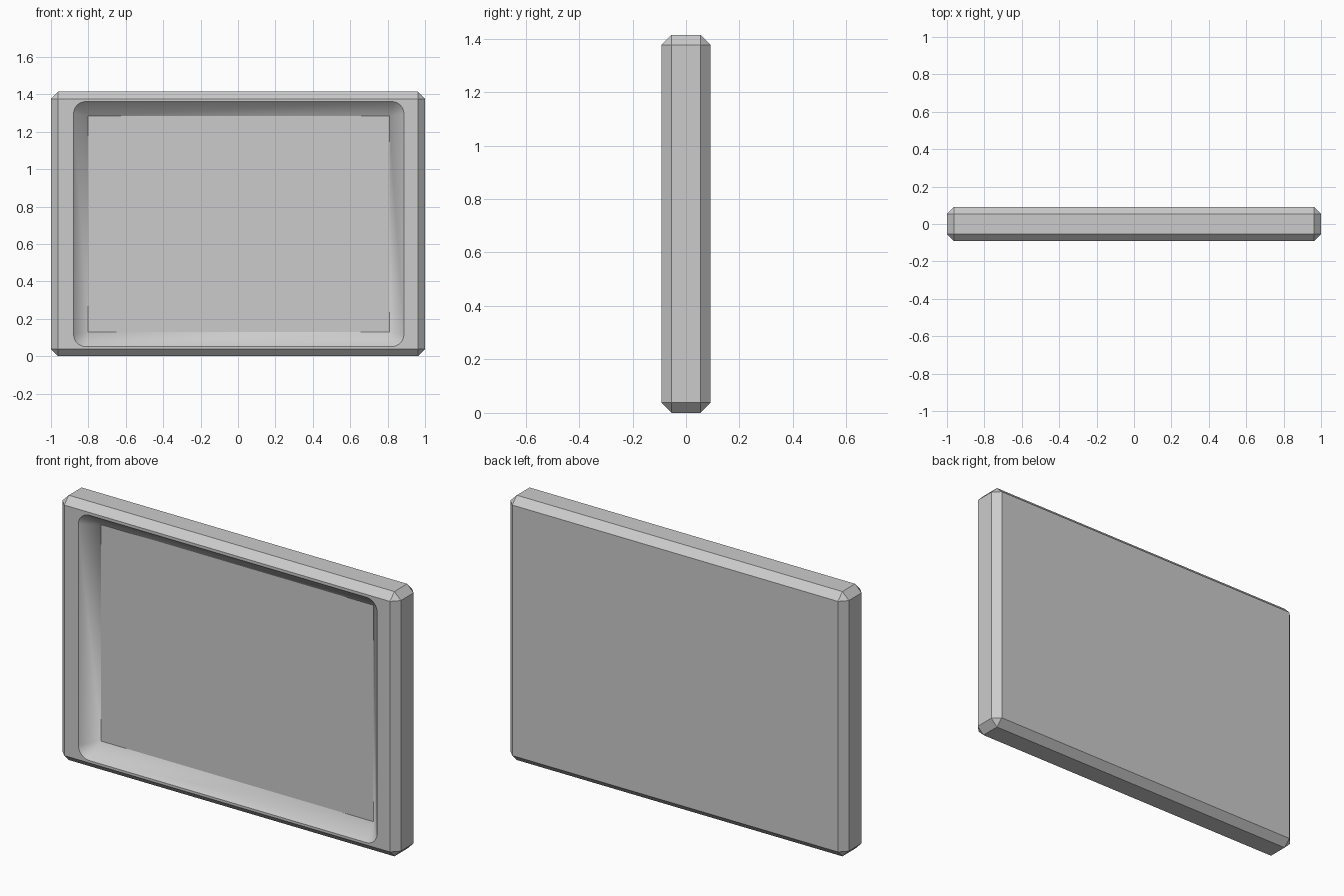
import bpy, bmesh, math
from mathutils import Vector

if "Cube" in bpy.data.objects:
    bpy.data.objects.remove(bpy.data.objects["Cube"])

W, D, H, C = 2.0, 0.184, 1.414, 0.038      # outer size and chamfer
FRONT = -D / 2
CX, CZ = 0.004, 0.706                      # recess centre
FLOOR_X, FLOOR_Z, FLOOR_Y = 0.805, 0.578, FRONT + 0.08
RIM_X, RIM_Z, RADIUS, SEG = 0.883, 0.655, 0.065, 8

bm = bmesh.new()

# chamfered slab
bmesh.ops.create_cube(bm, size=1)
for v in bm.verts:
    v.co = Vector((v.co.x * W, v.co.y * D, v.co.z * H + H / 2))
bmesh.ops.bevel(bm, geom=bm.edges[:], offset=C, segments=1,
                affect='EDGES', profile=0.5)

# open the front face, keeping its four corners
front = min(bm.faces, key=lambda f: f.calc_center_median().y)
corners = list(front.verts)
bmesh.ops.delete(bm, geom=[front], context='FACES_ONLY')

# recess: rounded rim sloping down to a square-cornered floor
signs = [(1, 1), (-1, 1), (-1, -1), (1, -1)]
outer, rim, floor = [], [], []
for i, (sx, sz) in enumerate(signs):
    outer.append(next(v for v in corners
                      if v.co.x * sx > 0 and (v.co.z - H / 2) * sz > 0))
    floor.append(bm.verts.new((CX + sx * FLOOR_X, FLOOR_Y, CZ + sz * FLOOR_Z)))
    arc = []
    for k in range(SEG + 1):
        a = math.pi / 2 * (i + k / SEG)
        arc.append(bm.verts.new((CX + sx * (RIM_X - RADIUS) + RADIUS * math.cos(a), FRONT,
                                 CZ + sz * (RIM_Z - RADIUS) + RADIUS * math.sin(a))))
    rim.append(arc)

bm.faces.new(floor)
for i in range(4):
    j = (i + 1) % 4
    bm.faces.new((outer[i], outer[j], rim[j][0], rim[i][-1]))
    bm.faces.new((rim[i][-1], rim[j][0], floor[j], floor[i]))
    for a, b in zip(rim[i], rim[i][1:]):
        bm.faces.new((outer[i], b, a))
        bm.faces.new((a, b, floor[i]))

bmesh.ops.recalc_face_normals(bm, faces=bm.faces[:])
mesh = bpy.data.meshes.new("recessed_panel")
bm.to_mesh(mesh)
bm.free()
panel = bpy.data.objects.new("recessed_panel", mesh)
bpy.context.collection.objects.link(panel)

# smooth recess corners, sharp chamfers
bpy.context.view_layer.objects.active = panel
panel.select_set(True)
bpy.ops.object.shade_smooth_by_angle(angle=math.radians(30))
